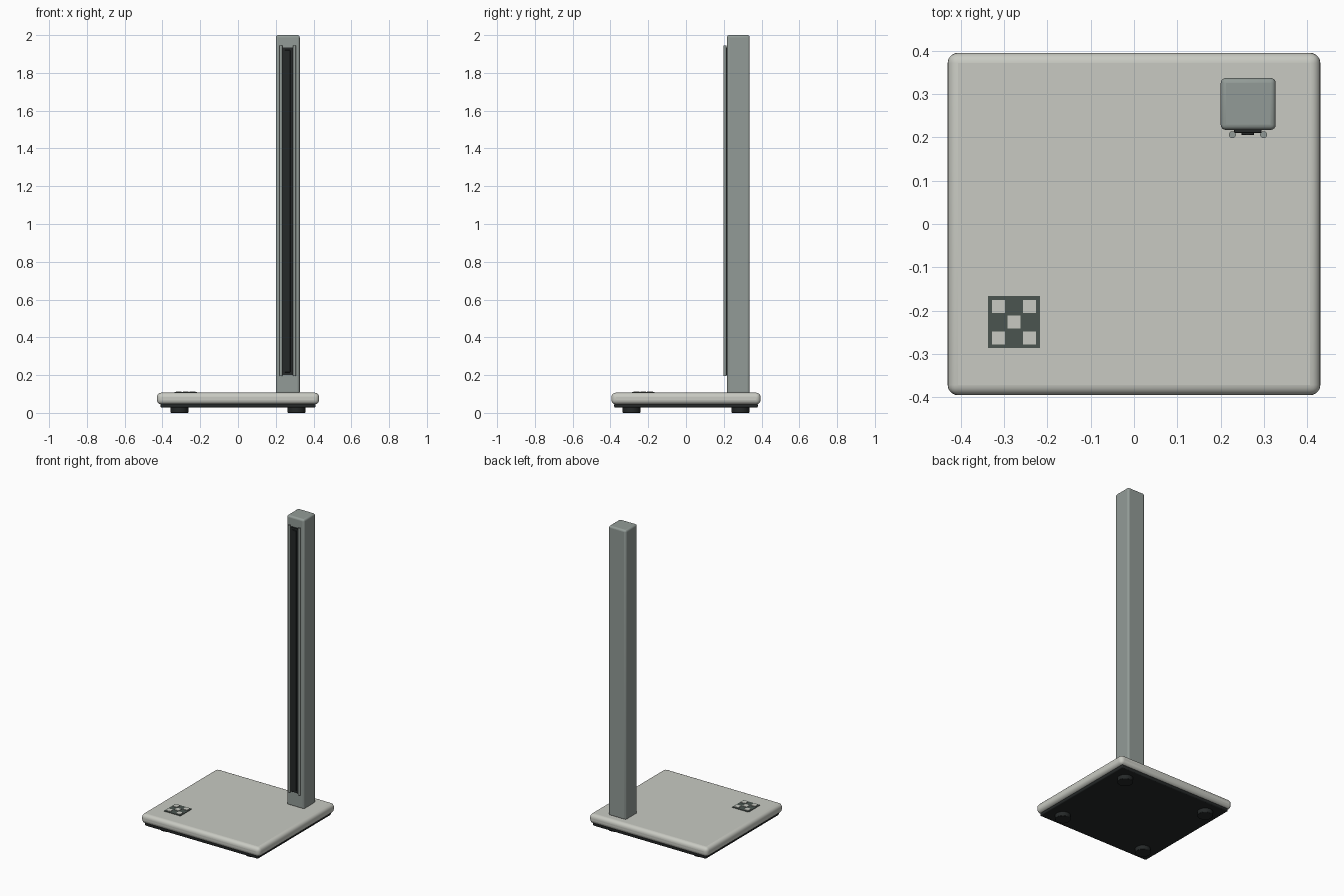
import bpy

if "Cube" in bpy.data.objects:
    bpy.data.objects.remove(bpy.data.objects["Cube"])


def material(name, rgb):
    m = bpy.data.materials.new(name)
    m.diffuse_color = (*rgb, 1)
    m.use_nodes = True
    m.node_tree.nodes["Principled BSDF"].inputs["Base Color"].default_value = m.diffuse_color
    return m


PALE = material("pale", (0.58, 0.59, 0.54))
STEEL = material("steel", (0.29, 0.33, 0.31))
GREEN = material("dark_green", (0.07, 0.09, 0.08))
BLACK = material("black", (0.018, 0.021, 0.021))


def finish(ob, name, mat, bevel, segments):
    ob.name = name
    ob.data.materials.append(mat)
    if bevel:
        mod = ob.modifiers.new("bevel", "BEVEL")
        mod.width, mod.segments = bevel, segments
        mod.limit_method = 'ANGLE'
    bpy.ops.object.shade_smooth_by_angle()
    return ob


def box(name, x, y, z, mat, bevel=0, segments=3):
    """Box from (min, max) pairs."""
    bpy.ops.mesh.primitive_cube_add(size=1, location=[(a + b) / 2 for a, b in (x, y, z)])
    ob = bpy.context.object
    ob.scale = [b - a for a, b in (x, y, z)]
    bpy.ops.object.transform_apply(location=False, rotation=False, scale=True)
    return finish(ob, name, mat, bevel, segments)


def rod(name, x, y, z, r, mat, bevel=0, verts=32):
    bpy.ops.mesh.primitive_cylinder_add(vertices=verts, radius=r, depth=z[1] - z[0],
                                        location=(x, y, (z[0] + z[1]) / 2))
    return finish(bpy.context.object, name, mat, bevel, 2)


# Base slab, dark underside and feet
box("base_plate", (-.43, .43), (-.395, .395), (.045, .107), PALE, .024, 5)
box("under_plate", (-.41, .41), (-.38, .38), (.028, .05), BLACK, .006, 2)
for sx in (-1, 1):
    for sy in (-1, 1):
        rod("foot", sx * .31, sy * .288, (0, .032), .047, BLACK, .003)

# Upright column
box("column", (.2, .327), (.217, .337), (.1, 2), STEEL, .012, 4)

# Recessed-looking slide track with centre belt and twin rails
box("track", (.231, .294), (.21, .222), (.2, 1.935), BLACK, .001, 1)
box("belt", (.248, .277), (.205, .212), (.215, 1.92), BLACK, .001, 1)
for x in (.227, .299):
    rod("guide_rail", x, .206, (.195, 1.945), .008, STEEL, verts=20)

# Checkered marker tile
cx, cy = -.277, -.2265
box("marker_tile", (cx - .06, cx + .06), (cy - .06, cy + .06), (.104, .11), GREEN)
for i, j in ((-1, -1), (1, -1), (0, 0), (-1, 1), (1, 1)):
    x, y = cx + i * .036, cy + j * .036
    box("marker_cell", (x - .015, x + .015), (y - .015, y + .015), (.107, .113), PALE)
